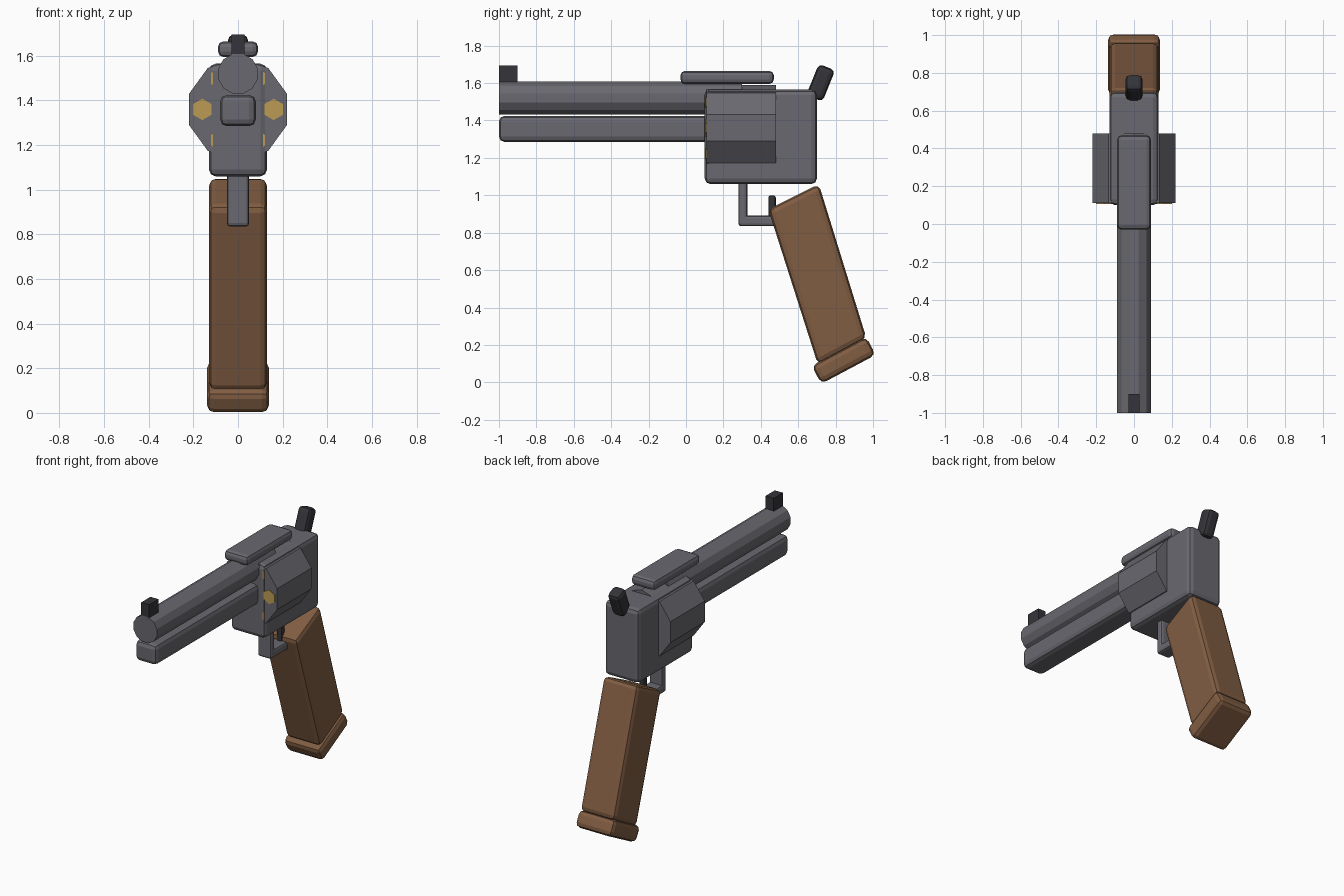
import bpy, bmesh, math
from mathutils import Matrix, Vector

cube = bpy.data.objects.get("Cube")
if cube:
    bpy.data.objects.remove(cube, do_unlink=True)


def material(name, rgb):
    m = bpy.data.materials.new(name)
    m.use_nodes = True
    m.diffuse_color = (*rgb, 1)
    m.node_tree.nodes["Principled BSDF"].inputs["Base Color"].default_value = (*rgb, 1)
    return m


STEEL = material("gunmetal grey", (0.14, 0.14, 0.16))
DARK = material("dark steel", (0.035, 0.035, 0.042))
WOOD = material("brown wood", (0.22, 0.11, 0.055))
BRASS = material("brass", (0.5, 0.33, 0.09))


def finish(name, bm, mat, bevel=0):
    bmesh.ops.recalc_face_normals(bm, faces=bm.faces)
    mesh = bpy.data.meshes.new(name)
    bm.to_mesh(mesh)
    bm.free()
    mesh.materials.append(mat)
    ob = bpy.data.objects.new(name, mesh)
    bpy.context.collection.objects.link(ob)
    if bevel:
        mod = ob.modifiers.new("rounded edges", "BEVEL")
        mod.width = bevel
        mod.segments = 2
    return ob


def box(name, mat, half_x, y, z, bevel=0, tilt=0):
    """Box spanning the y and z ranges, tilted about x through its centre."""
    bm = bmesh.new()
    size = (2 * half_x, y[1] - y[0], z[1] - z[0], 1)
    centre = Vector((0, (y[0] + y[1]) / 2, (z[0] + z[1]) / 2))
    bmesh.ops.create_cube(bm, size=1, matrix=Matrix.Translation(centre)
                          @ Matrix.Rotation(math.radians(tilt), 4, "X")
                          @ Matrix.Diagonal(size))
    return finish(name, bm, mat, bevel)


def prism(name, mat, sides, radius, x, z, y, turn=0):
    """Regular prism along y; a corner points up when turn is zero."""
    bm = bmesh.new()
    ring = []
    for i in range(sides):
        a = 2 * math.pi * i / sides + turn
        ring.append(bm.verts.new((x + radius * math.sin(a), y[0], z + radius * math.cos(a))))
    cap = bm.faces.new(ring)
    out = bmesh.ops.extrude_face_region(bm, geom=[cap])["geom"]
    bmesh.ops.translate(bm, vec=(0, y[1] - y[0], 0),
                        verts=[v for v in out if isinstance(v, bmesh.types.BMVert)])
    return finish(name, bm, mat)


# Barrel, lug beneath it and sights
prism("barrel", STEEL, 12, 0.092, 0, 1.52, (-1, 0.3), math.pi / 12)
box("barrel_lug", STEEL, 0.08, (-1, 0.15), (1.285, 1.425), 0.03)
box("front_sight", DARK, 0.03, (-1, -0.9), (1.59, 1.695))
box("top_strap", STEEL, 0.09, (-0.03, 0.47), (1.595, 1.665), 0.025)

# Frame and drum
box("frame", STEEL, 0.13, (0.1, 0.7), (1.06, 1.565), 0.03)
prism("drum", STEEL, 10, 0.23, 0, 1.36, (0.11, 0.48))

# Brass cartridges showing at the front of the drum
for i in range(6):
    a = math.pi * i / 3
    prism("cartridge_%d" % (i + 1), BRASS, 6, 0.048,
          0.16 * math.cos(a), 1.36 + 0.16 * math.sin(a), (0.105, 0.112))

# Hammer, trigger and guard
box("hammer", DARK, 0.045, (0.673, 0.767), (1.512, 1.692), 0.025, -22)
box("trigger", DARK, 0.02, (0.44, 0.48), (0.86, 1.0), 0.012)
box("guard_post", STEEL, 0.05, (0.28, 0.328), (0.835, 1.08), 0.015)
box("guard_bar", STEEL, 0.05, (0.28, 0.54), (0.835, 0.892), 0.015)

# Slanted grip, a side profile extruded across the width
bm = bmesh.new()
side = bm.faces.new([bm.verts.new((-0.13, y, z)) for y, z in
                     ((0.44, 0.925), (0.71, 1.06), (0.965, 0.235), (0.705, 0.095))])
out = bmesh.ops.extrude_face_region(bm, geom=[side])["geom"]
bmesh.ops.translate(bm, vec=(0.26, 0, 0),
                    verts=[v for v in out if isinstance(v, bmesh.types.BMVert)])
finish("grip", bm, WOOD, 0.03)

box("grip_base", WOOD, 0.138, (0.678, 1.008), (0.063, 0.173), 0.03, 28)
